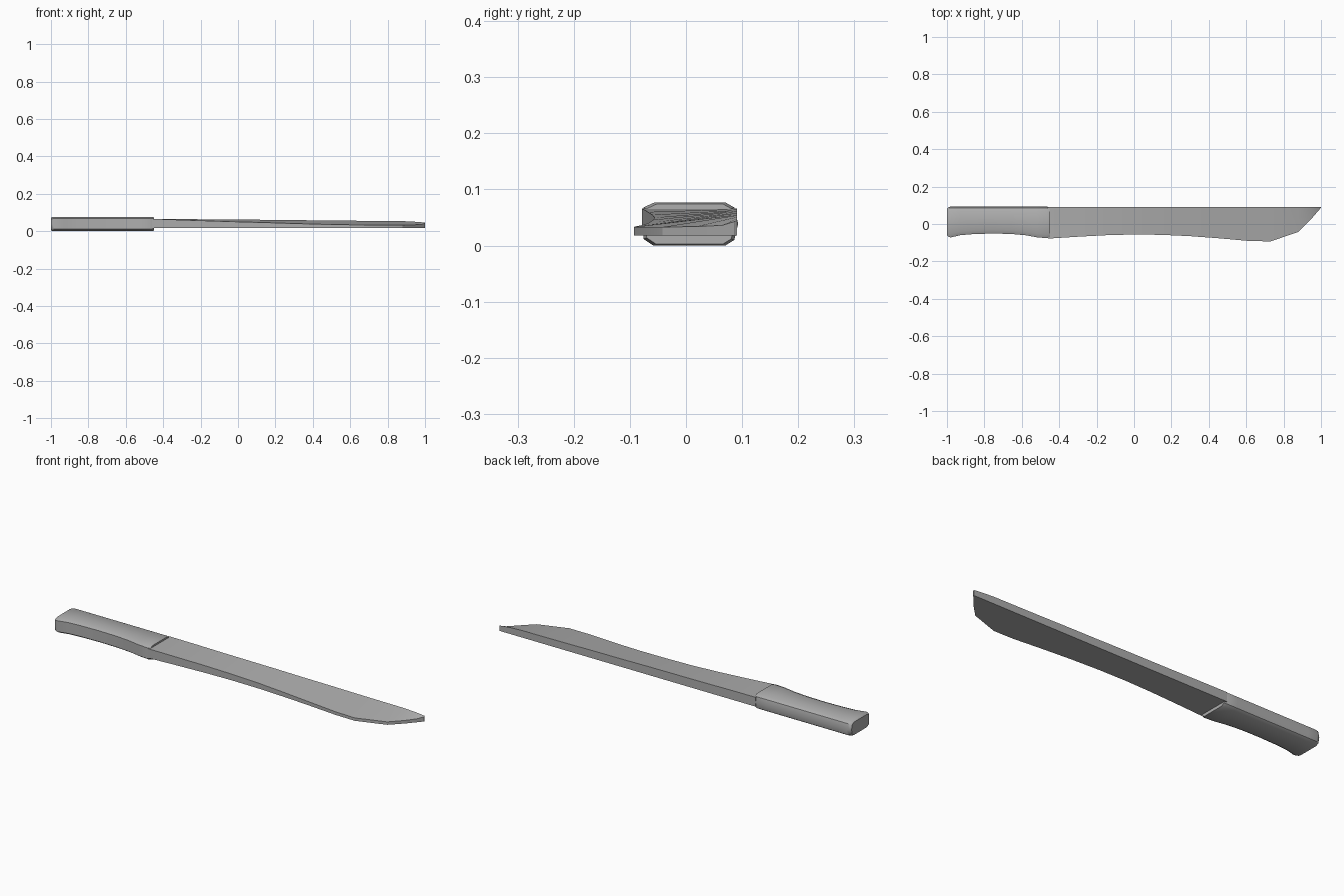
import bpy

if "Cube" in bpy.data.objects:
    bpy.data.objects.remove(bpy.data.objects["Cube"])

steel = bpy.data.materials.new("mid grey")
steel.diffuse_color = (0.42, 0.42, 0.42, 1)
steel.use_nodes = True
steel.node_tree.nodes["Principled BSDF"].inputs["Base Color"].default_value = steel.diffuse_color


def loft(name, rings, angle):
    """Skin a row of closed rings and cap both ends."""
    n = len(rings[0])
    verts = [p for ring in rings for p in ring]
    faces = [(i * n + j, i * n + (j + 1) % n,
              (i + 1) * n + (j + 1) % n, (i + 1) * n + j)
             for i in range(len(rings) - 1) for j in range(n)]
    faces += [tuple(reversed(range(n))),
              tuple(range(len(verts) - n, len(verts)))]
    mesh = bpy.data.meshes.new(name)
    mesh.from_pydata(verts, [], faces)
    mesh.materials.append(steel)
    obj = bpy.data.objects.new(name, mesh)
    bpy.context.collection.objects.link(obj)
    bpy.ops.object.select_all(action='DESELECT')
    bpy.context.view_layer.objects.active = obj
    obj.select_set(True)
    bpy.ops.object.mode_set(mode='EDIT')
    bpy.ops.mesh.select_all(action='SELECT')
    bpy.ops.mesh.normals_make_consistent(inside=False)
    bpy.ops.object.mode_set(mode='OBJECT')
    bpy.ops.object.shade_smooth_by_angle(angle=angle)
    return obj


# Blade: x, cutting edge y, cutting edge top z, spine top z
stations = [
    (-0.46, -0.078, 0.066, 0.066), (-0.30, -0.068, 0.060, 0.065),
    (-0.15, -0.060, 0.055, 0.063), (0.00, -0.056, 0.050, 0.062),
    (0.15, -0.058, 0.046, 0.061), (0.30, -0.065, 0.041, 0.059),
    (0.45, -0.076, 0.037, 0.058), (0.62, -0.091, 0.034, 0.056),
    (0.73, -0.093, 0.033, 0.055), (0.88, -0.042, 0.033, 0.054),
    (0.94, 0.018, 0.034, 0.051), (0.98, 0.064, 0.036, 0.048),
    (1.00, 0.087, 0.043, 0.045),
]
SPINE, BASE = 0.091, 0.018
loft("blade", [[(x, e, BASE), (x, SPINE, BASE), (x, SPINE, zs), (x, e, ze)]
               for x, e, ze, zs in stations], 0.4)

# Handle: x, front y, end scale
grip = [
    (-1.00, -0.072, 0.86), (-0.993, -0.072, 0.95), (-0.98, -0.072, 1.0),
    (-0.93, -0.060, 1.0), (-0.86, -0.054, 1.0), (-0.76, -0.051, 1.0),
    (-0.66, -0.053, 1.0), (-0.58, -0.060, 1.0), (-0.52, -0.071, 1.0),
    (-0.465, -0.076, 1.0), (-0.45, -0.076, 0.93),
]


def grip_ring(x, f, s):
    section = [(f, 0.040), (f, 0.012), (f + 0.018, 0.0), (0.070, 0.0),
               (0.086, 0.010), (0.093, 0.039), (0.086, 0.068),
               (0.070, 0.077), (f + 0.020, 0.077), (f, 0.068)]
    cy, cz = (f + 0.093) / 2, 0.0385
    return [(x, cy + (y - cy) * s, cz + (z - cz) * s) for y, z in section]


loft("handle", [grip_ring(*g) for g in grip], 0.7)
